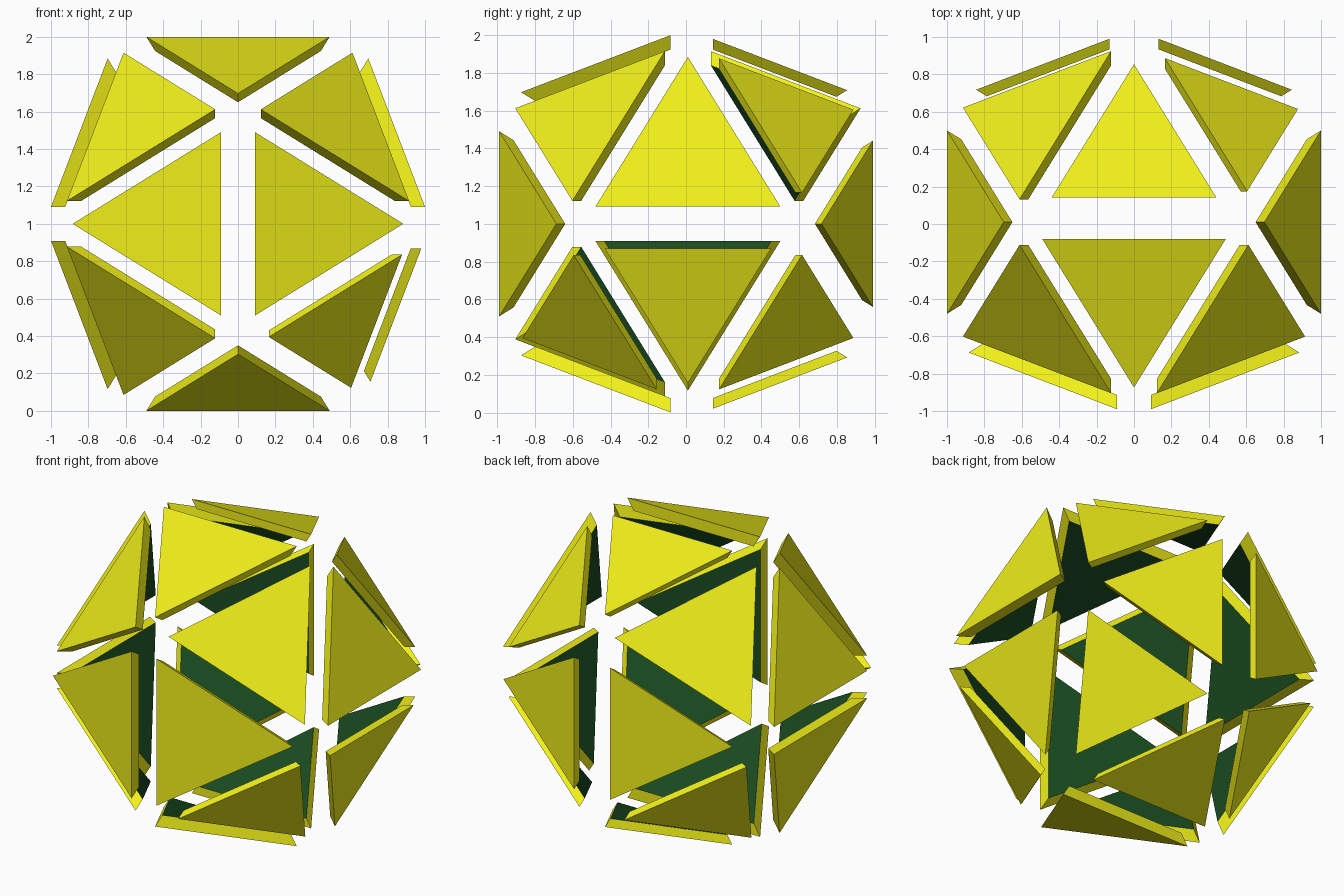
import bpy, bmesh
from mathutils import Vector

if "Cube" in bpy.data.objects:
    bpy.data.objects.remove(bpy.data.objects["Cube"])

PHI = 1.618
CENTRE = Vector((0, 0.01, 1))
WORDS = [("left", "right"), ("front", "back"), ("bottom", "top")]


def material(name, color):
    m = bpy.data.materials.new(name)
    m.diffuse_color = color
    m.use_nodes = True
    m.node_tree.nodes["Principled BSDF"].inputs["Base Color"].default_value = m.diffuse_color
    return m


YELLOW = material("yellow_shell", (0.88, 0.87, 0.01, 1))
GREEN = material("dark_green_lining", (0.01, 0.07, 0.015, 1))


def word(axis, sign):
    return WORDS[axis][sign > 0]


def panel(name, corners, shift, size, depth):
    """Triangular slab with sides tapering to the ball centre, moved outwards."""
    bm = bmesh.new()
    outer = [bm.verts.new(c * size + shift + CENTRE) for c in corners]
    inner = [bm.verts.new(c * (size - depth) + shift + CENTRE) for c in corners]
    bm.faces.new(outer)
    lining = bm.faces.new(inner[::-1])
    lining.material_index = 1
    for i in range(3):
        j = (i + 1) % 3
        bm.faces.new((outer[j], outer[i], inner[i], inner[j]))
    bmesh.ops.recalc_face_normals(bm, faces=bm.faces)
    mesh = bpy.data.meshes.new(name)
    bm.to_mesh(mesh)
    bm.free()
    mesh.materials.append(YELLOW)
    mesh.materials.append(GREEN)
    bpy.context.collection.objects.link(bpy.data.objects.new(name, mesh))


def vec(**kw):
    return Vector((kw.get("x", 0), kw.get("y", 0), kw.get("z", 0)))


# Size and depth of the large and the small panels
LARGE, SMALL = (0.49, 0.047), (0.44, 0.035)

# Twelve panels in pairs, each pair flanking a straight edge of the ball
small_pairs = {"top_back", "bottom_back", "back_left", "back_right", "right_bottom"}
for edge, out, lat in ((2, 1, 0), (0, 2, 1), (1, 0, 2)):
    for so in (-1, 1):
        for sl in (-1, 1):
            key = word(out, so) + "_" + word(lat, sl)
            small = key in small_pairs

            def point(e, o, l):
                p = Vector((0, 0, 0))
                p[edge], p[out], p[lat] = e, o * so, l * sl
                return p

            corners = [point(-1, PHI, 0), point(1, PHI, 0), point(0, 1, PHI)]
            shift = point(0, 0.268, 0.132) if small else point(0, 0.207, 0.091)
            panel("panel_" + key, corners, shift, *(SMALL if small else LARGE))

# Eight corner panels, one per octant
small_corners = {(1, -1, -1), (1, 1, 1), (1, 1, -1), (-1, 1, -1)}
for sx in (-1, 1):
    for sy in (-1, 1):
        for sz in (-1, 1):
            small = (sx, sy, sz) in small_corners
            sign = Vector((sx, sy, sz))
            corners = [Vector((a * sx, b * sy, c * sz)) for a, b, c in
                       ((0, PHI, 1), (PHI, 1, 0), (1, 0, PHI))]
            name = "_".join(("corner_panel", word(2, sz), word(1, sy), word(0, sx)))
            panel(name, corners, sign * (0.165 if small else 0.122),
                  *(SMALL if small else LARGE))
